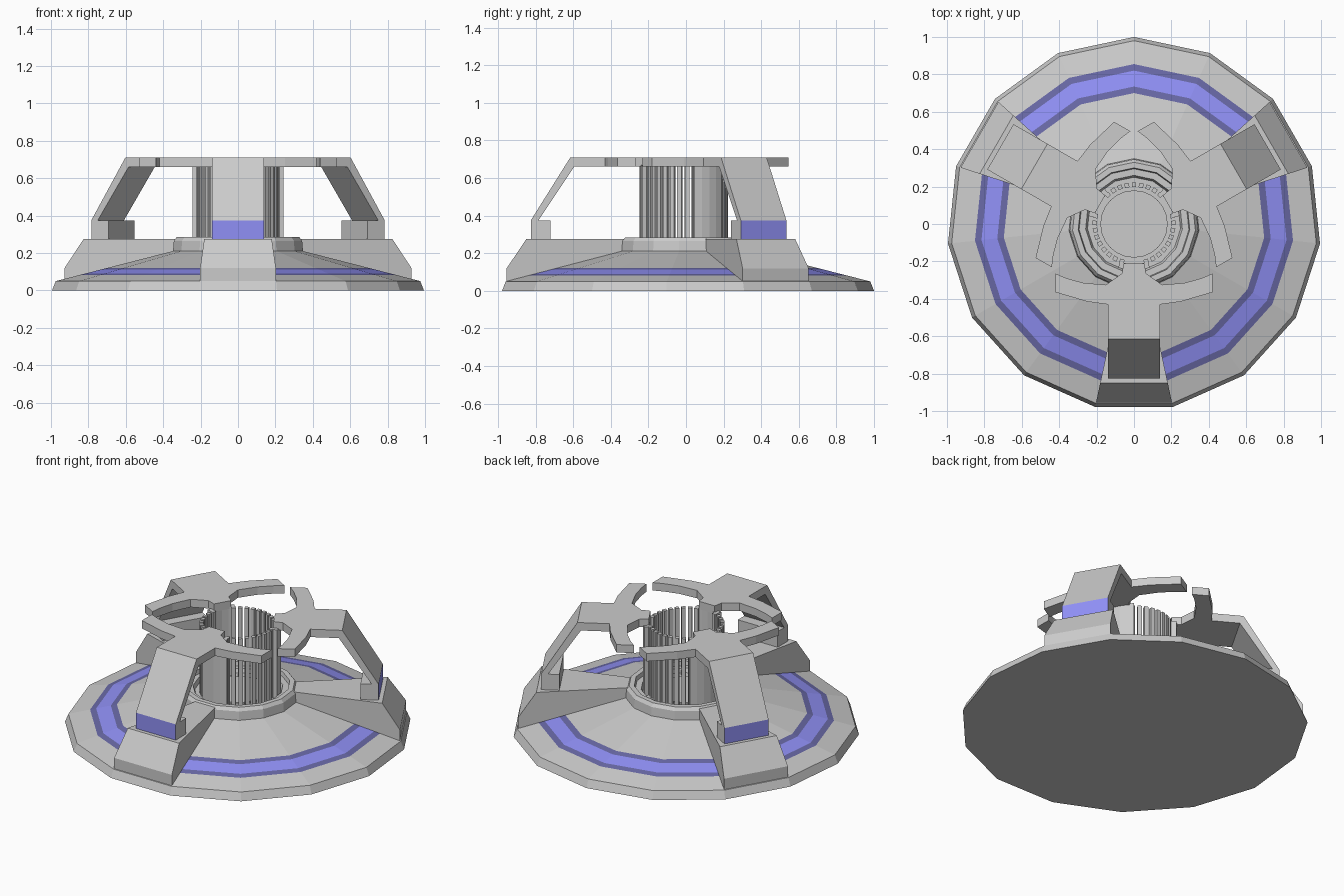
import bpy, bmesh
from math import sin, cos, radians, pi

if "Cube" in bpy.data.objects:
    bpy.data.objects.remove(bpy.data.objects["Cube"])


def material(name, rgb):
    m = bpy.data.materials.new(name)
    m.diffuse_color = (*rgb, 1)
    m.use_nodes = True
    m.node_tree.nodes["Principled BSDF"].inputs["Base Color"].default_value = m.diffuse_color
    return m


GREY = material("grey", (0.8, 0.8, 0.8))
BLUE = material("blue", (0.28, 0.28, 0.92))
NAVY = material("navy", (0.14, 0.14, 0.38))


def finish(name, bm):
    bmesh.ops.recalc_face_normals(bm, faces=bm.faces)
    me = bpy.data.meshes.new(name)
    bm.to_mesh(me)
    bm.free()
    ob = bpy.data.objects.new(name, me)
    bpy.context.collection.objects.link(ob)
    return ob


def lathe(name, profile, n, mats=None):
    """Faceted body of revolution; first and last rings are capped."""
    bm = bmesh.new()
    rings = [[bm.verts.new((r * cos(pi / 2 + 2 * pi * i / n),
                            r * sin(pi / 2 + 2 * pi * i / n), z)) for i in range(n)]
             for r, z in profile]
    for j in range(len(rings) - 1):
        a, b = rings[j], rings[j + 1]
        for i in range(n):
            k = (i + 1) % n
            f = bm.faces.new((a[i], a[k], b[k], b[i]))
            f.material_index = (mats or {}).get(j, 0)
    bm.faces.new(rings[0])
    bm.faces.new(rings[-1])
    return finish(name, bm)


def loft(name, loop_a, loop_b):
    """Solid between two matching outlines."""
    bm = bmesh.new()
    a = [bm.verts.new(p) for p in loop_a]
    b = [bm.verts.new(p) for p in loop_b]
    for i in range(len(a)):
        k = (i + 1) % len(a)
        bm.faces.new((a[i], a[k], b[k], b[i]))
    bm.faces.new(a)
    bm.faces.new(b)
    return finish(name, bm)


def prism(name, outline, z0, z1):
    return loft(name, [(x, y, z0) for x, y in outline], [(x, y, z1) for x, y in outline])


def side_extrude(name, profile, w):
    return loft(name, [(-w, y, z) for y, z in profile], [(w, y, z) for y, z in profile])


# Dish-shaped base with a blue band set into the cone
def cone(r):
    return (r, 0.05 + (0.98 - r) * 0.255)


base = lathe("base", [(1, 0), (0.98, 0.05), cone(0.855), cone(0.82), cone(0.735),
                      cone(0.70), cone(0.33)], 15, {2: 2, 3: 1, 4: 2})
for m in (GREY, BLUE, NAVY):
    base.data.materials.append(m)

# Stepped collar and central floor disc
lathe("collar", [(0.35, 0.205), (0.345, 0.265), (0.33, 0.285), (0.30, 0.285),
                 (0.295, 0.26), (0.26, 0.26), (0.25, 0.235)], 15)
lathe("floor_disc", [(0.18, 0.22), (0.18, 0.245)], 24)

# Top claw outline (right half), mirrored for the left half
half = [(0.14, -0.615), (0.14, -0.43), (0.25, -0.415), (0.42, -0.365), (0.42, -0.265),
        (0.36, -0.29), (0.27, -0.315), (0.15, -0.325), (0.065, -0.265), (0.055, -0.21)]
claw = half + [(-x, y) for x, y in reversed(half)]

# Three identical arms, modelled at the front and turned around z
for arm in range(3):
    parts = []

    # Wedge foot filling one facet of the base
    foot = [(0.975, 0.045), (0.975, 0.12), (0.868, 0.275), (0.32, 0.275), (0.32, 0.2)]
    s, c = sin(radians(12)), cos(radians(12))
    parts.append(loft("foot", [(-r * s, -r * c, z) for r, z in foot],
                      [(r * s, -r * c, z) for r, z in foot]))

    # Block with blue outer face
    block = side_extrude("foot_block", [(-0.825, 0.27), (-0.825, 0.375),
                                        (-0.72, 0.375), (-0.72, 0.27)], 0.14)
    block.data.materials.append(GREY)
    block.data.materials.append(BLUE)
    for f in block.data.polygons:
        if f.normal.y < -0.9:
            f.material_index = 1
    parts.append(block)

    # Leaning strut and claw plate
    parts.append(side_extrude("strut", [(-0.825, 0.375), (-0.615, 0.71), (-0.58, 0.71),
                                        (-0.58, 0.66), (-0.595, 0.66), (-0.785, 0.375)], 0.14))
    parts.append(prism("claw", claw, 0.66, 0.71))

    # Curved panel under the claw
    angles = [radians(a) for a in (-20, -10, 0, 10, 20)]
    arc = [(0.248 * sin(a), -0.248 * cos(a)) for a in angles]
    arc += [(0.215 * sin(a), -0.215 * cos(a)) for a in reversed(angles)]
    parts.append(prism("core_panel", arc, 0.235, 0.67))

    # Thin bars in the gap between two arms
    for i in range(-4, 5):
        a = radians(60 + 10.5 * i)
        bar = prism("core_bar", [(x, y) for x, y in ((-0.012, -0.222), (0.012, -0.222),
                                                     (0.012, -0.198), (-0.012, -0.198))],
                    0.235, 0.67)
        bar.rotation_euler.z = a
        parts.append(bar)

    for p in parts:
        p.rotation_euler.z += arm * 2 * pi / 3
